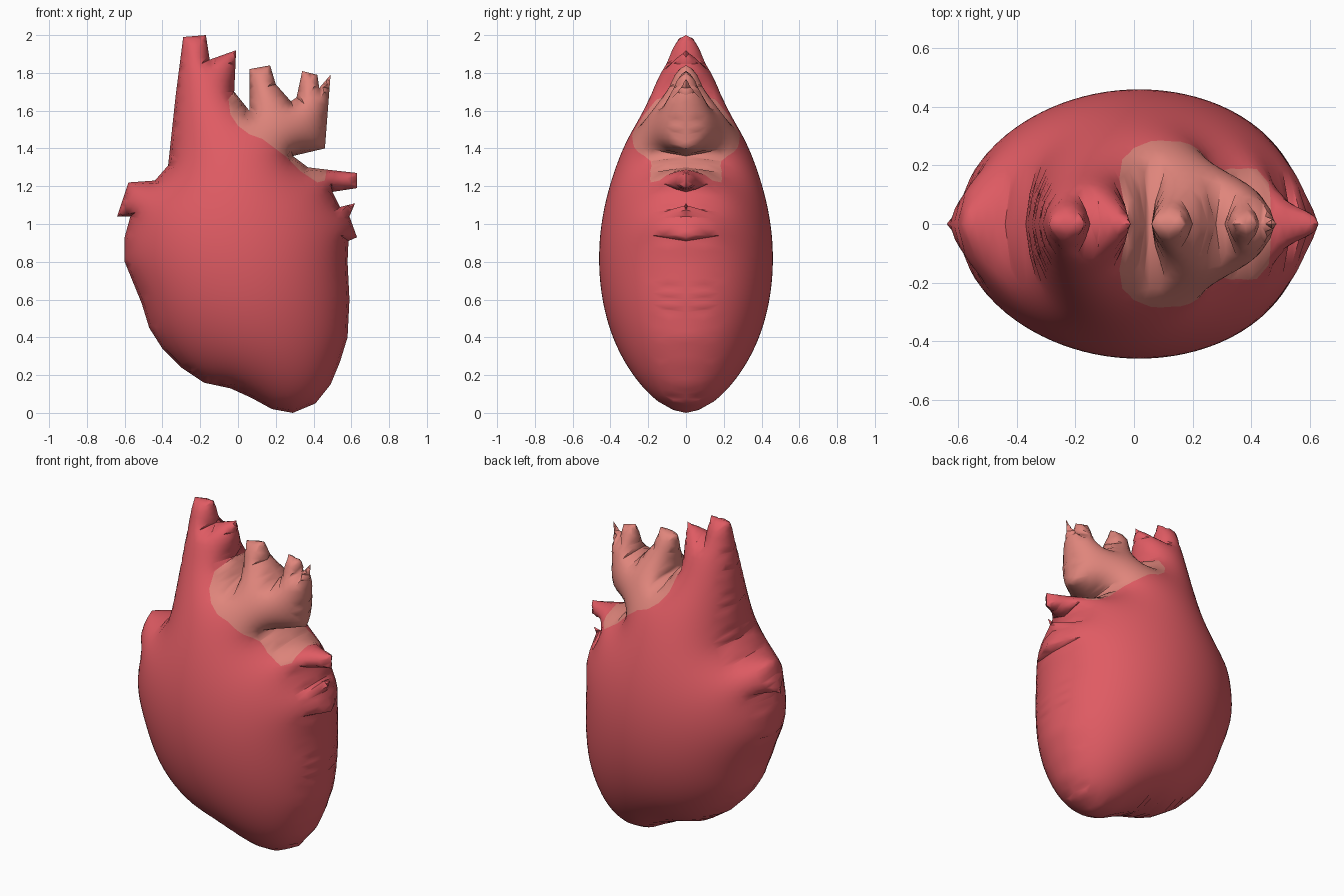
import bpy, math
from mathutils import Vector as V
from mathutils.geometry import delaunay_2d_cdt

if "Cube" in bpy.data.objects:
    bpy.data.objects.remove(bpy.data.objects["Cube"])

STEP = 0.035      # mesh spacing
DEPTH = 0.46      # half thickness of the body

# Front silhouette, clockwise from the top of the tall vessel
OUTLINE = [V(p) for p in (
    (-.29, 1.99), (-.17, 2.0), (-.15, 1.87), (-.01, 1.92), (-.02, 1.70), (.06, 1.60),
    (.06, 1.82), (.17, 1.84), (.20, 1.74), (.28, 1.65), (.31, 1.67), (.34, 1.81),
    (.42, 1.79), (.43, 1.72), (.49, 1.79), (.46, 1.40), (.29, 1.36), (.37, 1.30),
    (.47, 1.288), (.63, 1.27), (.63, 1.19), (.50, 1.17), (.54, 1.09), (.62, 1.11),
    (.59, 1.04), (.63, .93), (.585, .91), (.58, .80), (.59, .60), (.58, .40),
    (.54, .27), (.49, .15), (.41, .05), (.29, 0), (.18, .02), (.07, .08), (-.04, .13),
    (-.18, .16), (-.30, .24), (-.40, .34), (-.47, .45), (-.51, .58), (-.60, .80),
    (-.60, .93), (-.57, 1.04), (-.64, 1.04), (-.58, 1.22), (-.44, 1.23), (-.37, 1.31),
    (-.33, 1.68))]
# Lower border of the pale vessel
BORDER = [V(p) for p in (
    (-.02, 1.70), (-.05, 1.66), (-.04, 1.58), (0, 1.52), (.06, 1.475), (.13, 1.45),
    (.25, 1.36), (.33, 1.28), (.42, 1.22), (.46, 1.23), (.47, 1.288))]
PALE = BORDER + [V((.6, 1.5)), V((.6, 2)), V((.03, 2))]


def inside(p, poly):
    hit = False
    for a, b in zip(poly, poly[1:] + poly[:1]):
        if (a.y > p.y) != (b.y > p.y) and p.x < a.x + (p.y - a.y) * (b.x - a.x) / (b.y - a.y):
            hit = not hit
    return hit


def distance(p, poly):
    best = 9
    for a, b in zip(poly, poly[1:] + poly[:1]):
        d = b - a
        t = max(0, min(1, (p - a).dot(d) / d.length_squared))
        best = min(best, (a + d * t - p).length)
    return best


def split(path):
    """Cut each segment of a path into short steps (last point left out)."""
    out = []
    for a, b in zip(path, path[1:]):
        n = max(1, round((b - a).length / STEP))
        out += [a.lerp(b, i / n) for i in range(n)]
    return out


def material(name, rgb):
    m = bpy.data.materials.new(name)
    m.diffuse_color = (*rgb, 1)
    m.use_nodes = True
    m.node_tree.nodes["Principled BSDF"].inputs["Base Color"].default_value = m.diffuse_color
    return m


# Points: silhouette, colour border, inner rim and a hexagonal fill
rim = split(OUTLINE + OUTLINE[:1])
line = split(BORDER) + BORDER[-1:]
n = len(rim)
pts = rim + line
edges = [(i, (i + 1) % n) for i in range(n)] + [(n + i, n + i + 1) for i in range(len(line) - 1)]
for i in range(n):
    a, b = rim[i], rim[(i + 1) % n]
    d = (b - a).normalized()
    p = (a + b) / 2 + V((d.y, -d.x)) * 0.012
    if inside(p, OUTLINE) and distance(p, OUTLINE) > 0.009:
        pts.append(p)
row = STEP * math.sqrt(3) / 2
for j in range(int(2 / row) + 1):
    for i in range(-20, 21):
        p = V(((i + j % 2 / 2) * STEP, j * row))
        if inside(p, OUTLINE) and distance(p, OUTLINE) > 0.026:
            pts.append(p)
verts, _, tris, *_ = delaunay_2d_cdt(pts, edges, [], 1, 1e-5)
tris = [t for t in tris if inside((verts[t[0]] + verts[t[1]] + verts[t[2]]) / 3, OUTLINE)]

# Inflate: membrane under even pressure, fixed at the silhouette
count = len(verts)
weights = [{} for _ in range(count)]
load = [0.0] * count
uses = {}
for t in tris:
    for k in range(3):
        a, b, c = t[k], t[(k + 1) % 3], t[(k + 2) % 3]
        e, f = verts[a] - verts[c], verts[b] - verts[c]
        area = abs(e.x * f.y - e.y * f.x)
        cot = e.dot(f) / max(area, 1e-9) / 2
        weights[a][b] = weights[a].get(b, 0) + cot
        weights[b][a] = weights[b].get(a, 0) + cot
        load[a] += area / 6
        key = (min(a, b), max(a, b))
        uses[key] = uses.get(key, 0) + 1
fixed = {v for key, k in uses.items() if k == 1 for v in key}
free = [(i, list(weights[i].items()), sum(weights[i].values()))
        for i in range(count) if i not in fixed and weights[i]]
u = [0.0] * count
for _ in range(350):
    for i, nb, total in free:
        new = (load[i] + sum(w * u[j] for j, w in nb)) / total
        u[i] += 1.85 * (new - u[i])
top = max(u)
height = [DEPTH * math.sqrt(max(h, 0) / top) for h in u]

# Heart: front half, mirrored to the back
mesh = bpy.data.meshes.new("heart")
mesh.from_pydata([(p.x, -h, p.y) for p, h in zip(verts, height)], [], tris)
mesh.materials.append(material("muscle red", (.74, .105, .125)))
mesh.materials.append(material("vessel pink", (.74, .235, .20)))
for poly in mesh.polygons:
    if inside(V((poly.center.x, poly.center.z)), PALE):
        poly.material_index = 1
heart = bpy.data.objects.new("heart", mesh)
bpy.context.collection.objects.link(heart)
bpy.context.view_layer.objects.active = heart
heart.select_set(True)
mirror = heart.modifiers.new("back half", 'MIRROR')
mirror.use_axis = (False, True, False)
mirror.merge_threshold = 0.0005
bpy.ops.object.modifier_apply(modifier=mirror.name)
bpy.ops.object.shade_smooth_by_angle(angle=math.radians(50))
